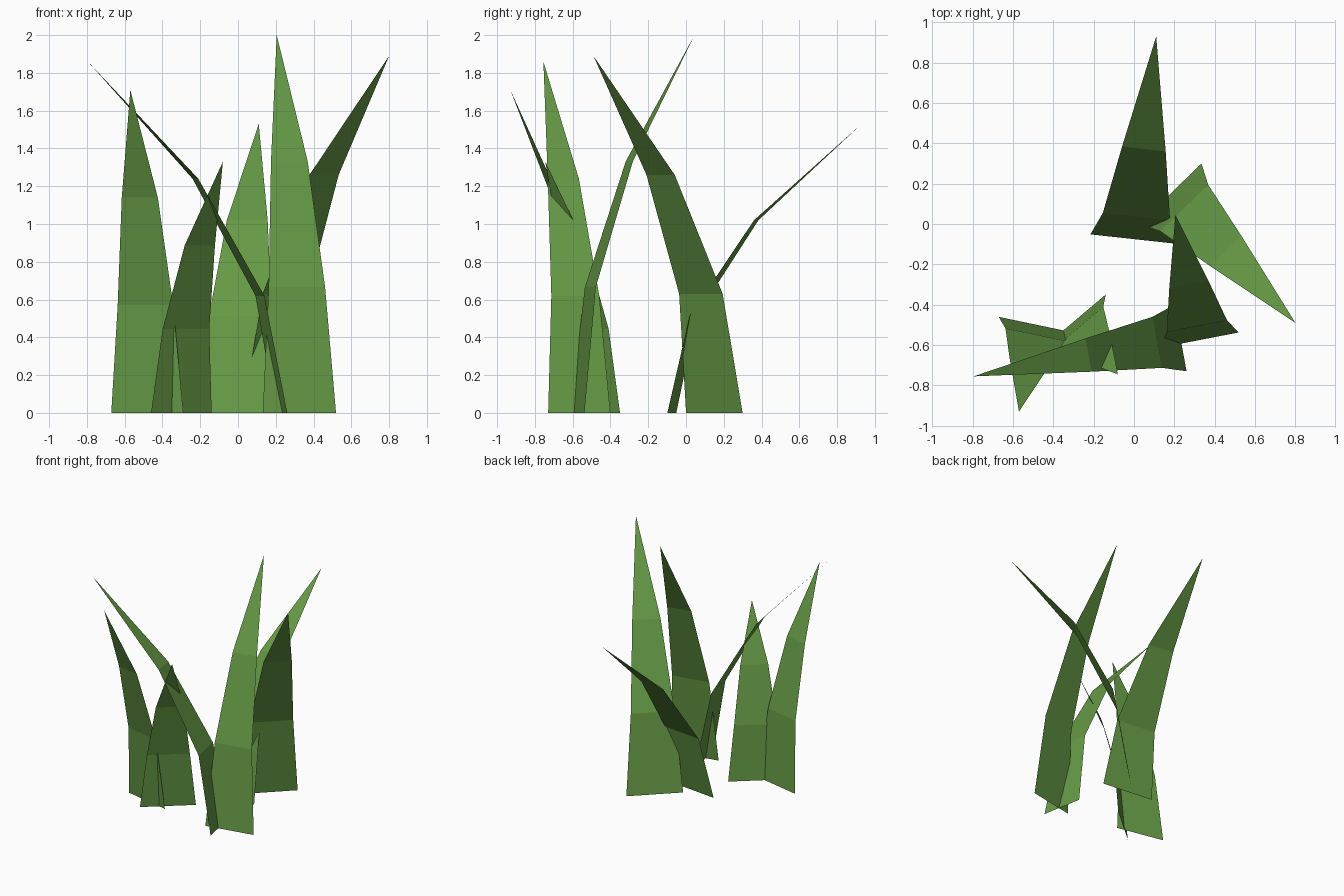
import bpy
from mathutils import Vector

if "Cube" in bpy.data.objects:
    bpy.data.objects.remove(bpy.data.objects["Cube"])

# Shared leaf material
green = bpy.data.materials.new("leaf_green")
green.diffuse_color = (0.13, 0.32, 0.06, 1)
green.use_nodes = True
green.node_tree.nodes["Principled BSDF"].inputs["Base Color"].default_value = green.diffuse_color

# Width left at each third of the height, before the pointed tip
TAPER = (1.0, 0.77, 0.5)


def blade(name, base, tip, height, width):
    """Flat three-section blade bending quadratically from base to tip."""
    base, tip = Vector(base), Vector(tip)
    lean = tip - base
    side = Vector((-lean.y, lean.x)).normalized() * width / 2
    verts = []
    for i, k in enumerate(TAPER):
        t = i / 3
        c = base + lean * t * t
        for s in (-1, 1):
            p = c + side * s * k
            verts.append((p.x, p.y, height * t))
    verts.append((tip.x, tip.y, height))
    faces = [(0, 1, 3, 2), (2, 3, 5, 4), (4, 5, 6)]
    mesh = bpy.data.meshes.new(name)
    mesh.from_pydata(verts, [], faces)
    mesh.materials.append(green)
    ob = bpy.data.objects.new(name, mesh)
    bpy.context.collection.objects.link(ob)


# Tuft of six blades: base centre, tip position, height, base width
blade("grass_blade_left_bent", (0.23, -0.565), (-0.795, -0.755), 1.86, 0.335)
blade("grass_blade_left_front", (-0.48, -0.50), (-0.57, -0.93), 1.71, 0.39)
blade("grass_blade_back", (0.0, -0.075), (0.11, 0.93), 1.53, 0.435)
blade("grass_blade_tall", (0.325, -0.575), (0.205, 0.045), 2.0, 0.395)
blade("grass_blade_right", (0.18, 0.15), (0.80, -0.49), 1.89, 0.43)
blade("grass_blade_short", (-0.30, -0.485), (-0.08, -0.745), 1.33, 0.42)
